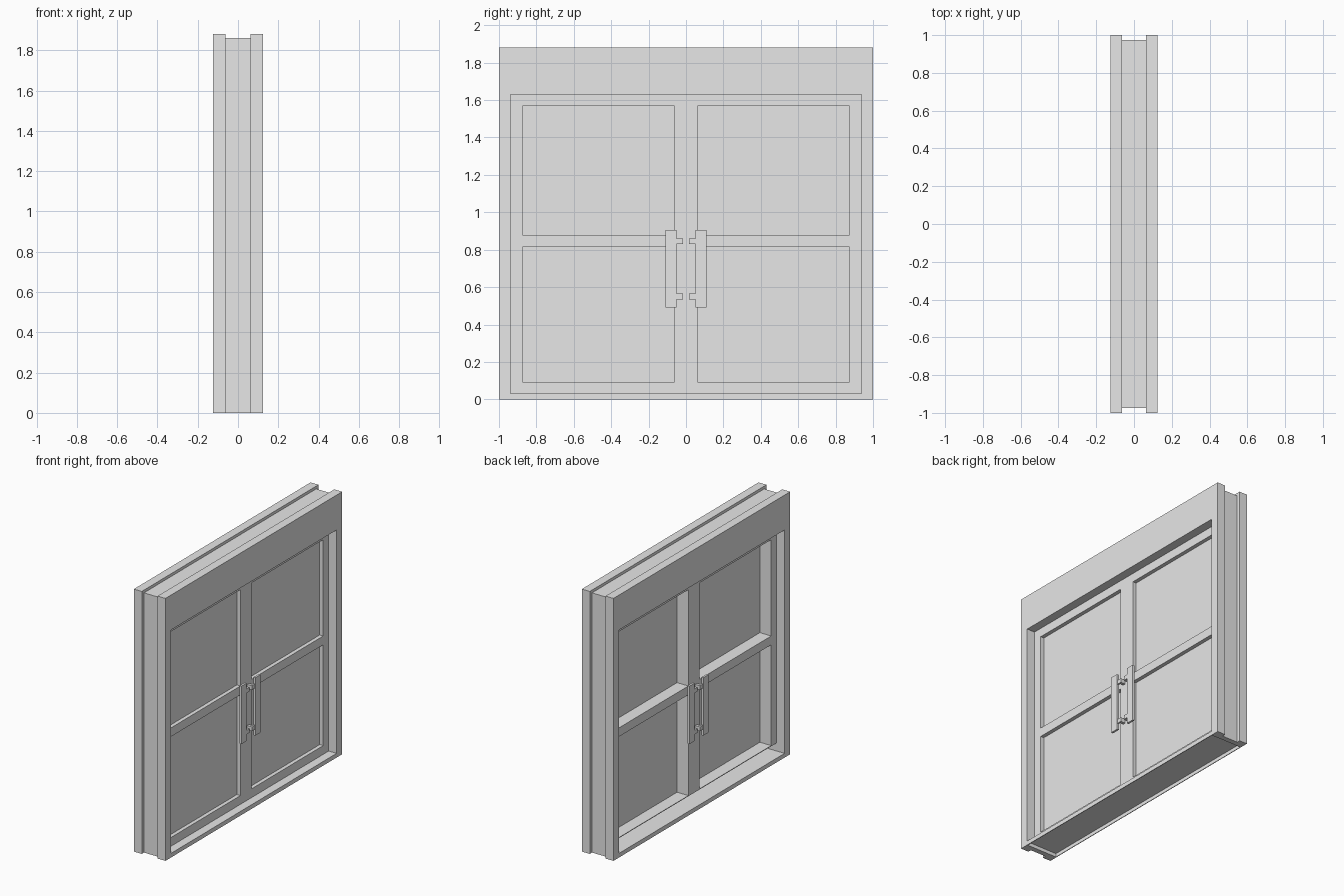
import bpy
import bmesh

cube = bpy.data.objects.get("Cube")
if cube:
    bpy.data.objects.remove(cube, do_unlink=True)

GREY = (0.8, 0.8, 0.8, 1)
mat = bpy.data.materials.new("plain_grey")
mat.use_nodes = True
mat.diffuse_color = GREY
mat.node_tree.nodes["Principled BSDF"].inputs["Base Color"].default_value = GREY


def part(name, boxes):
    """Make one object from boxes given as (x range, y range, z range)."""
    bm = bmesh.new()
    for ranges in boxes:
        verts = bmesh.ops.create_cube(bm, size=1)["verts"]
        for v in verts:
            for axis, (low, high) in enumerate(ranges):
                v.co[axis] = (low + high) / 2 + v.co[axis] * (high - low)
    mesh = bpy.data.meshes.new(name)
    bm.to_mesh(mesh)
    bm.free()
    mesh.materials.append(mat)
    obj = bpy.data.objects.new(name, mesh)
    bpy.context.collection.objects.link(obj)
    return obj


def span(sign, a, b):
    return tuple(sorted((sign * a, sign * b)))


T = 0.0625               # timber width and half door depth
DEPTH = 2 * T            # half frame depth
INNER = 1 - T            # half width of the opening
CORE = 0.975             # half width of the recessed core
HEAD, TOP, CORE_TOP = 1.63, 1.88, 1.86
SILL, RAIL = 0.03, 0.093
GLASS_TOP = HEAD - T
door = (-T, T)

# Casings on both faces of the wall, open underneath
for sign, side in ((1, "left"), (-1, "right")):
    x = span(sign, T, DEPTH)
    part(side + "_casing", [
        (x, (-1, -INNER), (0, TOP)),
        (x, (INNER, 1), (0, TOP)),
        (x, (-INNER, INNER), (HEAD, TOP)),
        (span(sign, DEPTH - 0.005, DEPTH), (-INNER, INNER), (0, SILL)),
    ])

# Recessed core of the frame
part("frame_core", [
    (door, (-CORE, -INNER), (0, CORE_TOP)),
    (door, (INNER, CORE), (0, CORE_TOP)),
    (door, (-INNER, INNER), (HEAD, CORE_TOP)),
])
part("sill", [((-DEPTH, DEPTH), (-INNER, INNER), (SILL - 0.005, SILL))])

# Door stiles and rails
part("door_stiles", [
    (door, (-INNER, T - INNER), (RAIL, HEAD)),
    (door, (-T, T), (RAIL, HEAD)),
    (door, (INNER - T, INNER), (RAIL, HEAD)),
])
for sign, side in ((1, "back"), (-1, "front")):
    y = span(sign, T, INNER - T)
    part(side + "_door_rails", [
        (door, y, (0.815, 0.878)),
        (door, y, (GLASS_TOP, HEAD)),
    ])
    part(side + "_door_panel", [((0.027, 0.035), y, (RAIL, GLASS_TOP))])

# Bottom rail, a face with a ledge behind it
part("bottom_rail", [
    ((T - 0.01, T), (-INNER, INNER), (SILL, RAIL)),
    (door, (-INNER, INNER), (RAIL - 0.005, RAIL)),
])

# Pull handles on both faces of both doors
for sx, side in ((1, "left"), (-1, "right")):
    for sy, end in ((1, "back"), (-1, "front")):
        boxes = [(span(sx, 0.088, 0.103), span(sy, 0.05, 0.11), (0.49, 0.905))]
        for z in (0.55, 0.845):
            zr = (z - 0.015, z + 0.015)
            boxes.append((span(sx, T, 0.1), span(sy, 0.015, 0.035), zr))
            boxes.append((span(sx, 0.088, 0.1), span(sy, 0.035, 0.05), zr))
        part(side + "_" + end + "_handle", boxes)
